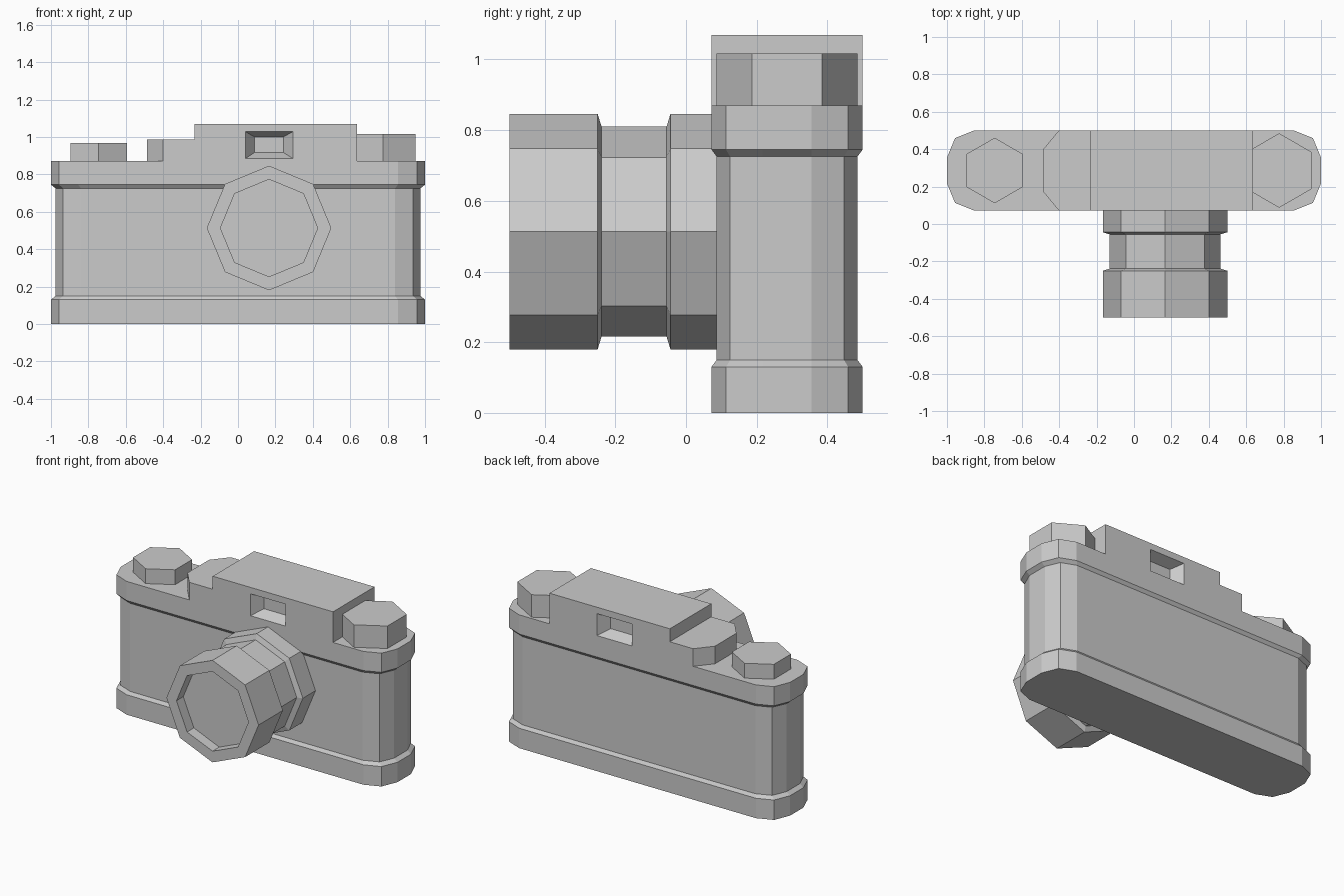
import bpy, bmesh
from math import sin, cos, pi

if "Cube" in bpy.data.objects:
    bpy.data.objects.remove(bpy.data.objects["Cube"])


def loft(name, rings):
    """Join matching rings of points with quads and cap both ends."""
    bm = bmesh.new()
    loops = [[bm.verts.new(p) for p in ring] for ring in rings]
    for a, b in zip(loops, loops[1:]):
        n = len(a)
        for i in range(n):
            bm.faces.new((a[i], a[(i + 1) % n], b[(i + 1) % n], b[i]))
    bm.faces.new(loops[0])
    bm.faces.new(loops[-1])
    bmesh.ops.recalc_face_normals(bm, faces=bm.faces)
    mesh = bpy.data.meshes.new(name)
    bm.to_mesh(mesh)
    bm.free()
    obj = bpy.data.objects.new(name, mesh)
    bpy.context.collection.objects.link(obj)
    return obj


def prism(name, outline, z0, z1):
    return loft(name, [[(x, y, z) for x, y in outline] for z in (z0, z1)])


CY = 0.286  # middle of the body in depth


def body_ring(z, quarter):
    q = quarter
    pts = q + [(x, -y) for x, y in reversed(q)]
    pts += [(-x, -y) for x, y in q] + [(-x, y) for x, y in reversed(q)]
    return [(x, CY + y, z) for x, y in pts]


# body with wider base and top plate
wide = [(0.855, 0.214), (0.957, 0.173), (1.0, 0.069)]
slim = [(0.84, 0.199), (0.935, 0.161), (0.975, 0.069)]
loft("camera_body", [body_ring(z, q) for z, q in (
    (0, wide), (0.13, wide), (0.15, slim), (0.725, slim),
    (0.745, wide), (0.87, wide))])


# viewfinder housing with tapered windows front and back
def rect(y, x0, x1, z0, z1):
    return [(x0, y, z0), (x1, y, z0), (x1, y, z1), (x0, y, z1)]


front, back, depth = 0.072, 0.5, 0.07
outer = (-0.233, 0.636, 0.87, 1.07)
window = (0.04, 0.293, 0.885, 1.028)
pane = (0.088, 0.243, 0.917, 1.0)
loft("viewfinder_housing", [
    rect(front + depth, *pane), rect(front, *window), rect(front, *outer),
    rect(back, *outer), rect(back, *window), rect(back - depth, *pane)])

# lower step beside the housing
prism("top_step", [(-0.233, 0.072), (-0.233, 0.5), (-0.402, 0.5),
                   (-0.487, 0.397), (-0.487, 0.175), (-0.402, 0.072)], 0.87, 0.985)

# hexagonal knobs
for name, x, r, top in (("rewind_knob", -0.745, 0.175, 0.967),
                        ("winding_knob", 0.776, 0.199, 1.017)):
    prism(name, [(x + r * sin(k * pi / 3), CY + r * cos(k * pi / 3))
                 for k in range(6)], 0.87, top)

# octagonal lens barrel with groove and recessed front
profile = [(-0.43, 0.26), (-0.5, 0.26), (-0.5, 0.333), (-0.25, 0.333), (-0.239, 0.297),
           (-0.055, 0.297), (-0.044, 0.333), (0.1, 0.333)]
loft("lens_barrel", [[(0.166 + r * cos(k * pi / 4), y, 0.513 + r * sin(k * pi / 4))
                      for k in range(8)] for y, r in profile])
